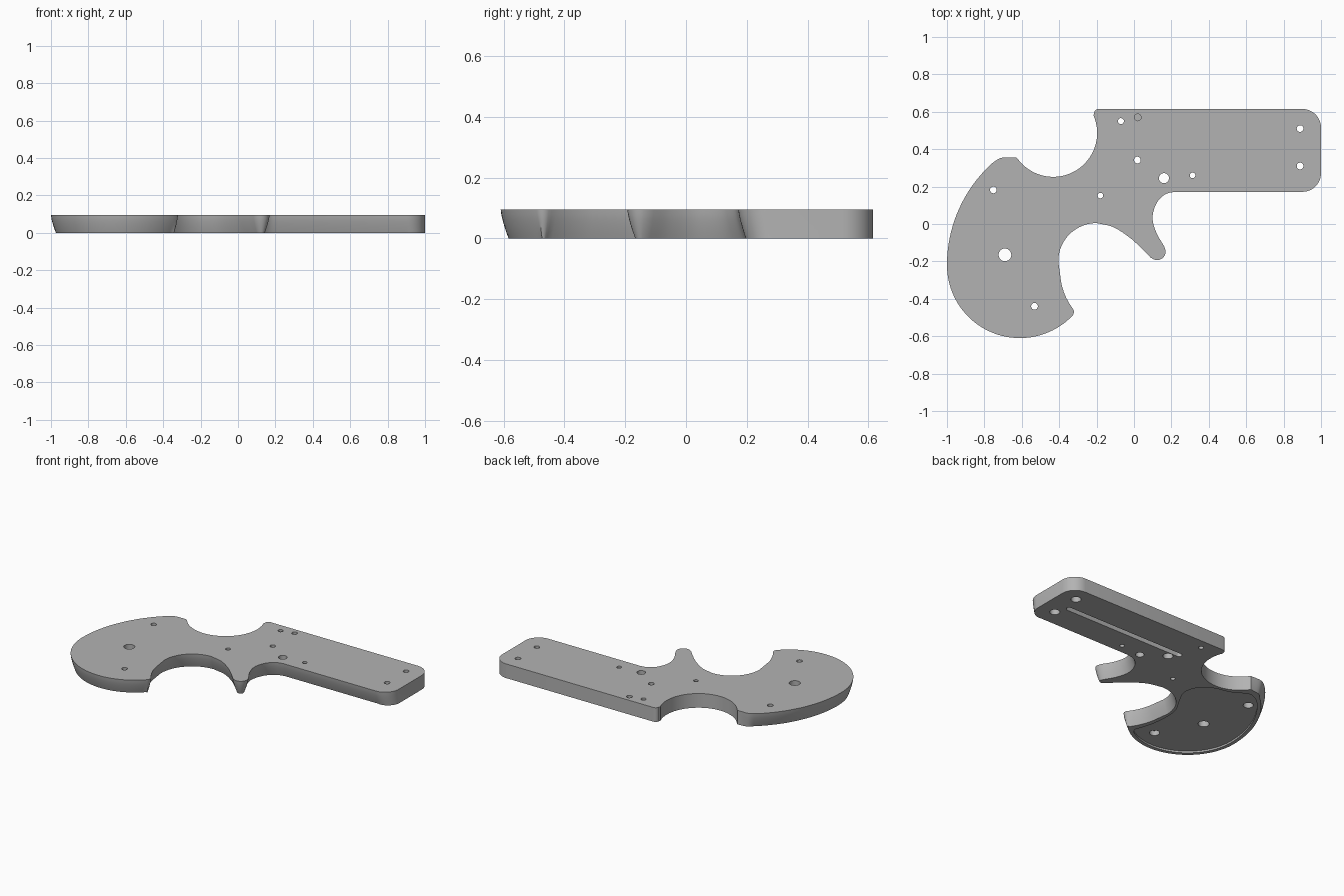
import bpy
import bmesh
from math import cos, sin, radians
from mathutils import Vector

cube = bpy.data.objects.get("Cube")
if cube:
    bpy.data.objects.remove(cube)

THICK, TAPER = 0.095, 0.026

grey = bpy.data.materials.new("plain grey")
grey.use_nodes = True
colour = (0.45, 0.45, 0.45, 1)
grey.diffuse_color = colour
grey.node_tree.nodes["Principled BSDF"].inputs["Base Color"].default_value = colour


def arc(cx, cy, r, start, end, n):
    angles = [radians(start + (end - start) * i / n) for i in range(n + 1)]
    return [Vector((cx + r * cos(a), cy + r * sin(a))) for a in angles]


def curve(points, n=6):
    """Smooth path through the points."""
    p = [Vector(q) for q in points]
    p = [2 * p[0] - p[1]] + p + [2 * p[-1] - p[-2]]
    out = []
    for a, b, c, d in zip(p, p[1:], p[2:], p[3:]):
        for i in range(n):
            t = i / n
            out.append(b + (c - a) * t / 2 + (2 * a - 5 * b + 4 * c - d) * t * t / 2
                       + (3 * b - a - 3 * c + d) * t ** 3 / 2)
    return out + [p[-2]]


def stack(name, rings):
    """Closed solid from matching counter-clockwise rings, bottom to top."""
    bm = bmesh.new()
    loops = [[bm.verts.new(v) for v in ring] for ring in rings]
    bm.faces.new(loops[0][::-1])
    bm.faces.new(loops[-1])
    n = len(loops[0])
    for low, high in zip(loops, loops[1:]):
        for i in range(n):
            j = (i + 1) % n
            bm.faces.new((low[i], low[j], high[j], high[i]))
    mesh = bpy.data.meshes.new(name)
    bm.to_mesh(mesh)
    bm.free()
    mesh.materials.append(grey)
    obj = bpy.data.objects.new(name, mesh)
    bpy.context.collection.objects.link(obj)
    return obj


def prism(name, points, low, high):
    return stack(name, [[(p[0], p[1], z) for p in points] for z in (low, high)])


# Outline, counter-clockwise, each point with its share of the side taper
outline = []


def add(points, start, end):
    for i, p in enumerate(points):
        if outline and (outline[-1][0] - p).length < 0.005:
            continue
        outline.append((p, start + (end - start) * i / (len(points) - 1)))


add(arc(0.9, 0.272, 0.1, -90, 0, 12), 1, 0)             # arm corners
add(arc(0.9, 0.515, 0.1, 0, 90, 12), 0, 0)
add(arc(-0.19, 0.592, 0.023, 90, 190, 5), 0, 0)
add(arc(-0.432, 0.487, 0.235, 24, -143, 32), 0, 0)      # back notch
add(curve([(-0.63, 0.355), (-0.69, 0.356), (-0.72, 0.35), (-0.745, 0.335)], 3), 0, 1)
add(arc(-0.265, -0.22, 0.735, 132, 180, 20), 1, 1)      # rounded lobe
add(arc(-0.61, -0.22, 0.39, 180, 316, 36), 1, 1)
add(arc(-0.351, -0.47, 0.03, -44, 37, 4), 0.8, 0.8)     # lobe tip
add(arc(-0.06, -0.25, 0.335, 215, 190, 8), 1, 1)        # front bay
add(arc(-0.2, -0.2, 0.205, 180, 90, 20), 1, 1)
add(curve([(-0.2, 0.005), (-0.11, -0.017), (-0.02, -0.075),
           (0.05, -0.14), (0.087, -0.178)]), 1, 1)
add(arc(0.124, -0.148, 0.045, -138, 28, 10), 1, 1)      # spur tip
add(curve([(0.16, -0.117), (0.121, -0.05), (0.1, 0.02), (0.106, 0.075),
           (0.13, 0.125), (0.17, 0.16), (0.215, 0.172)]), 1, 1)

# Plate with sides curving inwards towards the underside
levels = 6
rings = [[] for _ in range(levels + 1)]
for i, (p, weight) in enumerate(outline):
    before, after = outline[i - 1][0], outline[(i + 1) % len(outline)][0]
    along = ((p - before).normalized() + (after - p).normalized()).normalized()
    inward = Vector((-along.y, along.x))
    for k, ring in enumerate(rings):
        t = k / levels
        q = p + inward * (TAPER * weight * (1 - t) ** 1.4)
        ring.append((q.x, q.y, THICK * t))
plate = stack("plate", rings)

# Cutters: shallow pocket under the lobe
cutters = []
pocket = (arc(-0.265, -0.22, 0.685, 133, 178, 16) + arc(-0.61, -0.22, 0.34, 180, 305, 24)
          + curve([(-0.40, -0.47), (-0.435, -0.36), (-0.45, -0.24), (-0.44, -0.13),
                   (-0.385, -0.03), (-0.34, 0.07), (-0.37, 0.17), (-0.45, 0.225),
                   (-0.55, 0.25), (-0.63, 0.295), (-0.67, 0.31)], 4))
cutters.append(prism("pocket_cutter", pocket, -0.05, 0.012))

# Long slot under the arm
slot = arc(0.845, 0.395, 0.018, -90, 90, 10) + arc(-0.025, 0.395, 0.018, 90, 270, 10)
cutters.append(prism("slot_cutter", slot, -0.05, 0.04))


def drill(x, y, r, low=-0.05, high=0.15):
    cutters.append(prism("hole_cutter", arc(x, y, r, 0, 345, 23), low, high))


# Through holes, the last group with wider recesses underneath
for x, y, r in ((-0.69, -0.165, 0.034), (0.16, 0.245, 0.027), (-0.07, 0.55, 0.016),
                (-0.18, 0.152, 0.015), (0.313, 0.26, 0.015)):
    drill(x, y, r)
for x, y in ((0.888, 0.51), (0.888, 0.31), (-0.752, 0.182), (-0.532, -0.44), (0.018, 0.342)):
    drill(x, y, 0.018)
    drill(x, y, 0.031, high=0.045)
# Blind hole in the top face
drill(0.02, 0.57, 0.018, low=0.05)

for cutter in cutters:
    cutter.hide_render = True
    mod = plate.modifiers.new("cut", 'BOOLEAN')
    mod.operation, mod.solver, mod.object = 'DIFFERENCE', 'EXACT', cutter

# Bake the cuts and remove the cutters
bpy.context.view_layer.update()
graph = bpy.context.evaluated_depsgraph_get()
baked = bpy.data.meshes.new_from_object(plate.evaluated_get(graph))
plate.modifiers.clear()
plate.data = baked
for cutter in cutters:
    bpy.data.objects.remove(cutter)

for obj in bpy.context.selected_objects:
    obj.select_set(False)
plate.select_set(True)
bpy.context.view_layer.objects.active = plate
bpy.ops.object.shade_smooth_by_angle(angle=radians(35))
